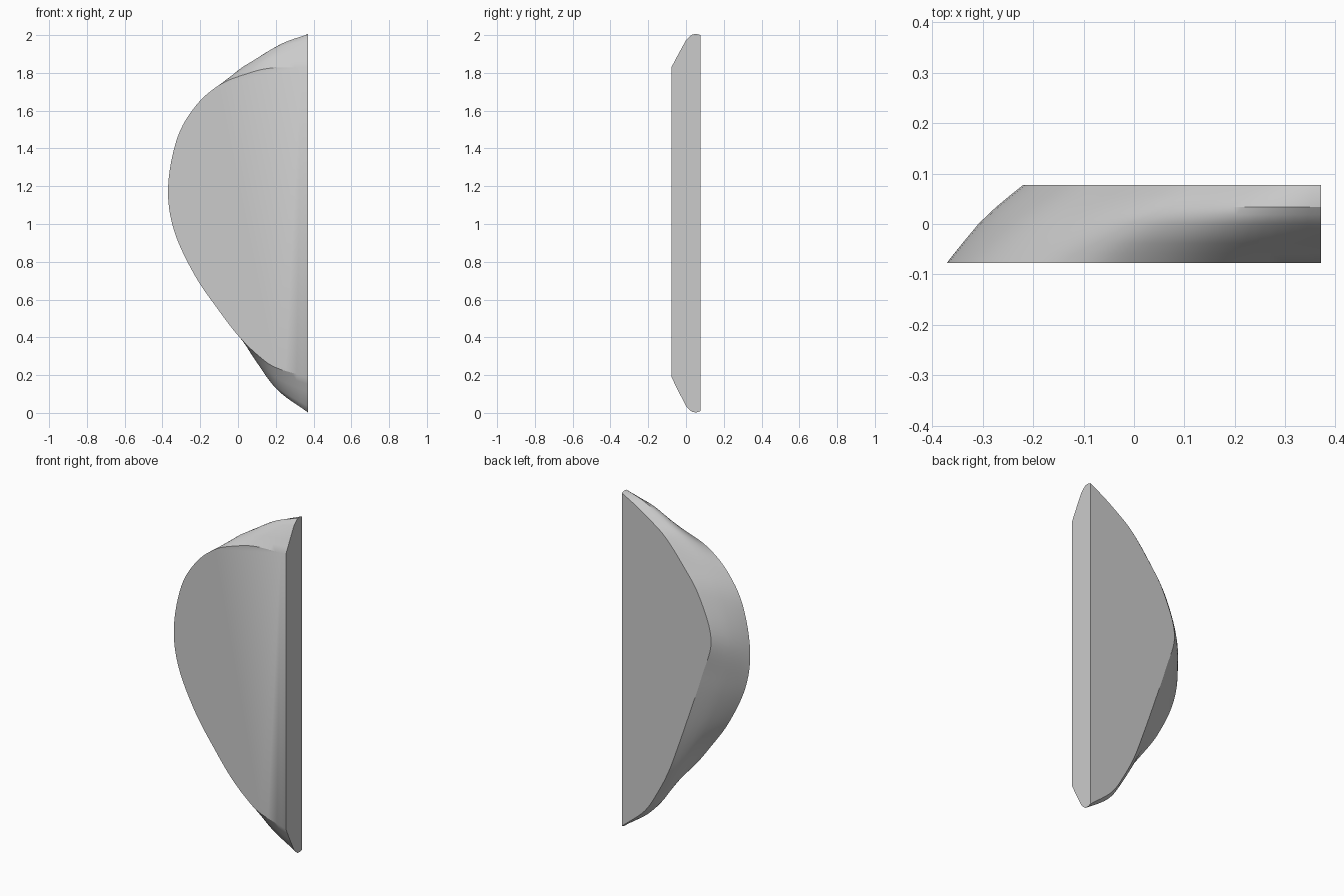
import bpy
import bmesh
import math
from mathutils import Vector

default_cube = bpy.data.objects.get("Cube")
if default_cube:
    bpy.data.objects.remove(default_cube, do_unlink=True)

# Rim outlines (x, z), from the top end of the straight side to the bottom end
FRONT_RIM = [(.37, 1.83), (.17, 1.825), (.03, 1.79), (-.1, 1.735), (-.22, 1.63),
             (-.32, 1.46), (-.37, 1.2), (-.34, .97), (-.23, .73), (-.1, .54),
             (0, .41), (.1, .31), (.2, .24), (.37, .19)]
BACK_RIM = [(.37, 2), (.27, 1.945), (.17, 1.88), (.08, 1.81), (-.03, 1.68),
            (-.14, 1.52), (-.22, 1.28), (-.16, 1.05), (-.08, .81), (0, .58),
            (.06, .42), (.13, .28), (.22, .14), (.37, .01)]
HALF_DEPTH = .077
CENTRE = Vector((.37, 1.05))
# Depth fraction and rounding weight of each lofted section
SECTIONS = [(0, 0), (.12, .28), (.25, .55), (.5, 1), (.62, .95),
            (.72, .85), (.87, .45), (1, 0)]


def smooth_curve(points, steps=6):
    """Catmull-Rom curve through the points."""
    pts = [Vector(p) for p in points]
    pts = [2 * pts[0] - pts[1]] + pts + [2 * pts[-1] - pts[-2]]
    curve = []
    for a, b, c, d in zip(pts, pts[1:], pts[2:], pts[3:]):
        for i in range(steps):
            t = i / steps
            curve.append(.5 * (2 * b + (c - a) * t
                               + (2 * a - 5 * b + 4 * c - d) * t ** 2
                               + (3 * b - a - 3 * c + d) * t ** 3))
    curve.append(pts[-2])
    return curve


def section_point(front, back, depth, weight):
    """Blend the two rims and push the wall outward a little."""
    flat = front.lerp(back, depth) - CENTRE
    upright = abs(flat.y) / flat.length
    swell = 1 + weight * (.02 + .047 * upright ** 12)
    x, z = CENTRE + flat * swell
    return Vector((x, HALF_DEPTH * (2 * depth - 1), z))


# Half-oval slab lofted from the front rim to the back rim
bm = bmesh.new()
front_curve, back_curve = smooth_curve(FRONT_RIM), smooth_curve(BACK_RIM)
rings = [[bm.verts.new(section_point(f, b, depth, weight))
          for f, b in zip(front_curve, back_curve)]
         for depth, weight in SECTIONS]
for near, far in zip(rings, rings[1:]):
    for i in range(len(near) - 1):
        bm.faces.new((near[i], near[i + 1], far[i + 1], far[i]))

# Flat front, flat back and the straight cut side
bm.faces.new(rings[0])
bm.faces.new(rings[-1])
bm.faces.new([r[0] for r in rings] + [r[-1] for r in reversed(rings)])
bmesh.ops.recalc_face_normals(bm, faces=bm.faces[:])

mesh = bpy.data.meshes.new("half_oval_slab")
bm.to_mesh(mesh)
bm.free()
slab = bpy.data.objects.new("half_oval_slab", mesh)
bpy.context.collection.objects.link(slab)

# Plain grey material
grey = bpy.data.materials.new("light_grey")
grey.use_nodes = True
grey.diffuse_color = (.6, .6, .6, 1)
grey.node_tree.nodes["Principled BSDF"].inputs["Base Color"].default_value = (.6, .6, .6, 1)
mesh.materials.append(grey)

# Smooth wall with sharp rims
bpy.ops.object.select_all(action="DESELECT")
slab.select_set(True)
bpy.context.view_layer.objects.active = slab
bpy.ops.object.shade_smooth_by_angle(angle=math.radians(30))
